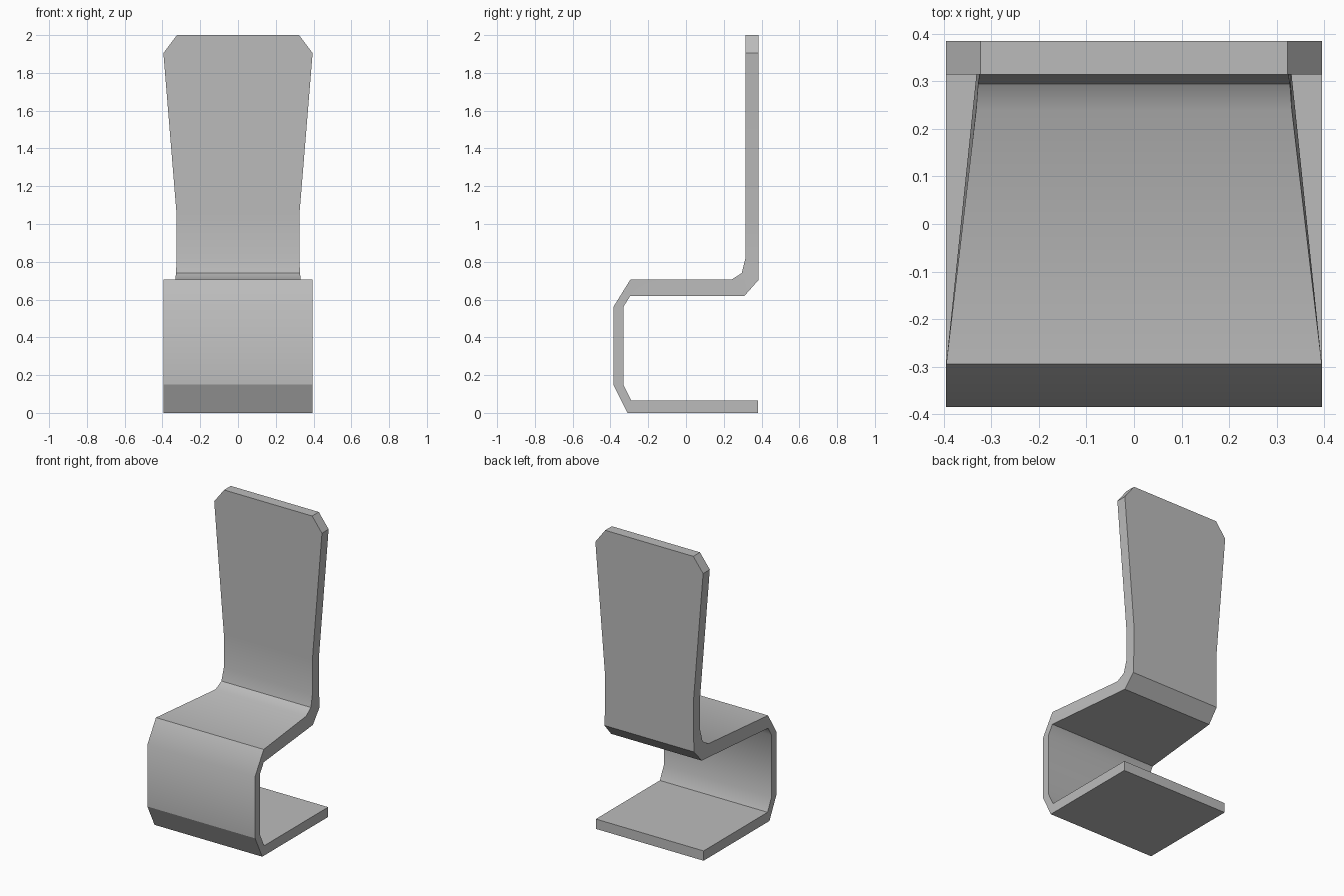
import bpy
import bmesh
import math

cube = bpy.data.objects.get("Cube")
if cube:
    bpy.data.objects.remove(cube, do_unlink=True)

# Single plain grey finish
grey = bpy.data.materials.new("light grey")
grey.use_nodes = True
colour = (0.5, 0.5, 0.5, 1)
grey.diffuse_color = colour
grey.node_tree.nodes["Principled BSDF"].inputs["Base Color"].default_value = colour

# Cross-sections along the folded sheet:
# (outer y, outer z), (inner y, inner z), half width
sections = [
    ((0.38, 0), (0.38, 0.065), 0.395),             # rear end of base
    ((-0.31, 0), (-0.29, 0.065), 0.395),           # front of base
    ((-0.385, 0.15), (-0.332, 0.15), 0.395),       # bottom of front panel
    ((-0.385, 0.56), (-0.332, 0.56), 0.395),       # top of front panel
    ((-0.295, 0.705), (-0.295, 0.62), 0.395),      # front of seat
    ((0.24, 0.705), (0.31, 0.62), 0.332),          # rear of seat
    ((0.295, 0.74), (0.385, 0.705), 0.328),        # bend into backrest
    ((0.315, 0.82), (0.385, 0.82), 0.325),
    ((0.315, 1.05), (0.385, 1.05), 0.325),         # waist of backrest
    ((0.315, 1.905), (0.385, 1.905), 0.395),       # shoulders
    ((0.315, 2), (0.385, 2), 0.323),               # top edge
]

# Loft the sections into one continuous folded sheet
bm = bmesh.new()
rings = []
for outer, inner, w in sections:
    corners = [(-w, *outer), (w, *outer), (w, *inner), (-w, *inner)]
    rings.append([bm.verts.new(c) for c in corners])
for a, b in zip(rings, rings[1:]):
    for i in range(4):
        j = (i + 1) % 4
        bm.faces.new((a[i], a[j], b[j], b[i]))
bm.faces.new(rings[0][::-1])
bm.faces.new(rings[-1])
bmesh.ops.recalc_face_normals(bm, faces=bm.faces)

# Soft bends stay smooth, folds and rims stay crisp
crisp_fold = {rings[2][0], rings[2][1]}
for face in bm.faces:
    face.smooth = True
for edge in bm.edges:
    sharp = edge.calc_face_angle(0) > math.radians(35)
    edge.smooth = not (sharp or set(edge.verts) == crisp_fold)

mesh = bpy.data.meshes.new("chair_shell")
bm.to_mesh(mesh)
bm.free()
mesh.materials.append(grey)
chair = bpy.data.objects.new("chair_shell", mesh)
bpy.context.scene.collection.objects.link(chair)
